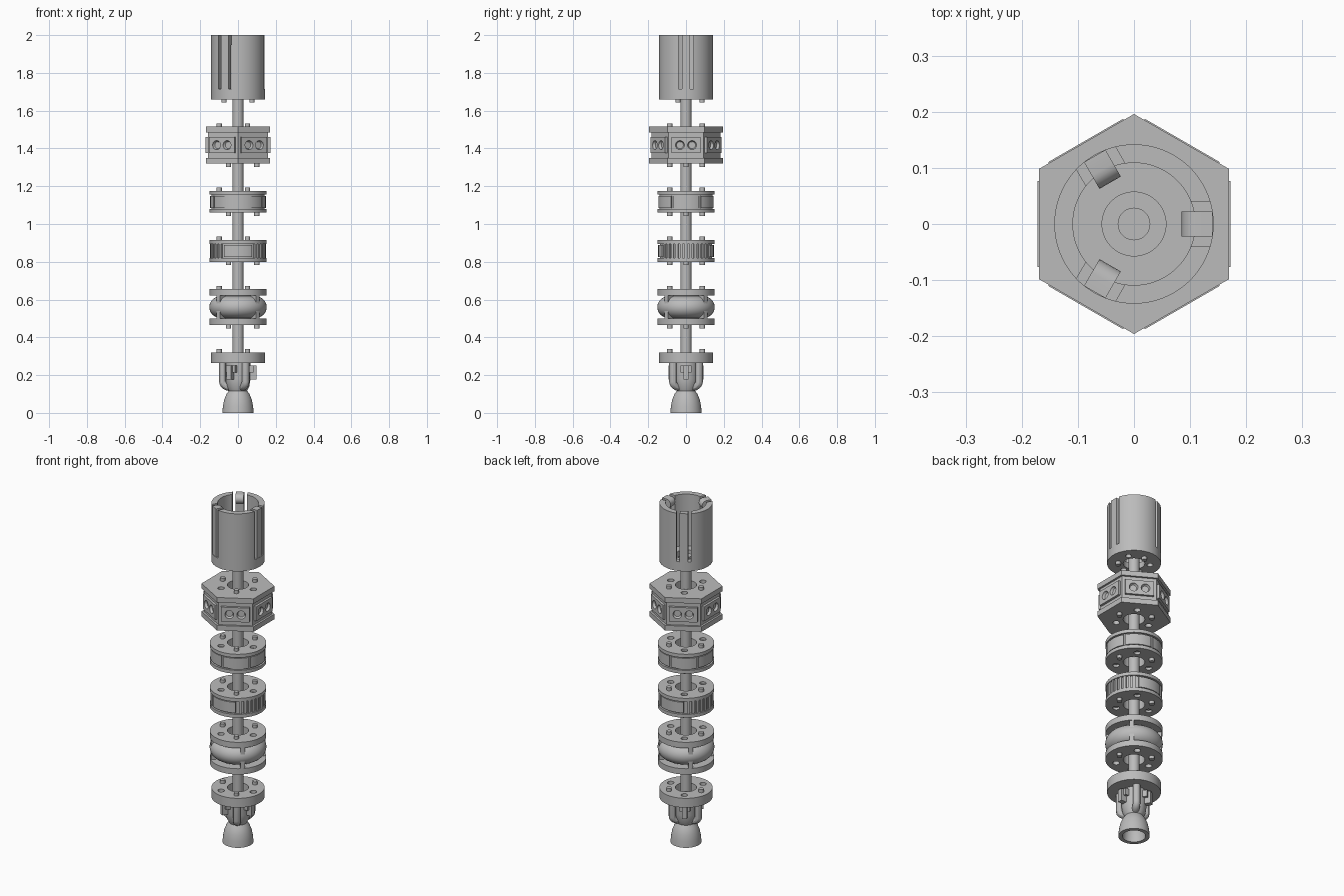
import bpy, bmesh, math
from mathutils import Matrix, Vector

if "Cube" in bpy.data.objects:
    bpy.data.objects.remove(bpy.data.objects["Cube"])

grey = bpy.data.materials.new("plain grey")
grey.use_nodes = True
grey.diffuse_color = (0.5, 0.5, 0.5, 1)
grey.node_tree.nodes["Principled BSDF"].inputs["Base Color"].default_value = (0.5, 0.5, 0.5, 1)

HOLE, ROD = 0.057, 0.029
EVEN, ODD = (0, 120, 240), (60, 180, 300)
made = []


def finish(bm, name):
    bmesh.ops.recalc_face_normals(bm, faces=bm.faces)
    me = bpy.data.meshes.new(name)
    bm.to_mesh(me)
    bm.free()
    me.materials.append(grey)
    ob = bpy.data.objects.new(name, me)
    bpy.context.collection.objects.link(ob)
    made.append(ob)
    return ob


def lathe(bm, profile, a0=0, a1=360, steps=72):
    """Sweep a closed (radius, z) profile about z, fully or over a sector."""
    full = a1 - a0 == 360
    rings = []
    for i in range(steps if full else steps + 1):
        a = math.radians(a0 + (a1 - a0) * i / steps)
        rings.append([bm.verts.new((r * math.cos(a), r * math.sin(a), z)) for r, z in profile])
    n = len(profile)
    for i in range(steps):
        p, q = rings[i], rings[(i + 1) % len(rings)]
        for j in range(n):
            k = (j + 1) % n
            bm.faces.new((p[j], q[j], q[k], p[k]))
    if not full:
        bm.faces.new(rings[0])
        bm.faces.new(rings[-1])


def ring(bm, r0, r1, z0, z1, *span, **kw):
    lathe(bm, [(r0, z0), (r1, z0), (r1, z1), (r0, z1)], *span, **kw)


def box(bm, x, y, z, angle=0):
    """Box from three (low, high) ranges, turned about z."""
    m = Matrix.Rotation(math.radians(angle), 4, "Z")
    m = m @ Matrix.Translation([(a + b) / 2 for a, b in (x, y, z)])
    m = m @ Matrix.Diagonal([b - a for a, b in (x, y, z)] + [1])
    bmesh.ops.create_cube(bm, size=1, matrix=m)


def cylinder(bm, r, z0, z1, x=0, y=0, sides=24):
    bmesh.ops.create_cone(bm, cap_ends=True, segments=sides, radius1=r, radius2=r,
                          depth=z1 - z0, matrix=Matrix.Translation((x, y, (z0 + z1) / 2)))


def studs(bm, z0, z1, r, angles, dist=0.1):
    for a in map(math.radians, angles):
        cylinder(bm, r, z0, z1, dist * math.cos(a), dist * math.sin(a))


def cut(ob, cutter_bm):
    cutter = finish(cutter_bm, ob.name + "_cutter")
    made.remove(cutter)
    cutter.hide_render = True
    cutter.hide_set(True)
    mod = ob.modifiers.new("cut", "BOOLEAN")
    mod.operation, mod.solver, mod.object = "DIFFERENCE", "EXACT", cutter
    bpy.context.view_layer.objects.active = ob
    bpy.ops.object.modifier_apply(modifier=mod.name)
    bpy.data.objects.remove(cutter)


def plate(name, r, z0, z1, top, bottom, sides=72, turn=0):
    """Flange with a bore, plus sockets and pegs on its outer faces."""
    bm = bmesh.new()
    ring(bm, HOLE, r, z0, z1, turn, turn + 360, steps=sides)
    if sides == 6:  # round bore through the hexagon
        bm.free()
        bm = bmesh.new()
        bmesh.ops.create_cone(bm, cap_ends=True, segments=6, radius1=r, radius2=r, depth=z1 - z0,
                              matrix=Matrix.Translation((0, 0, (z0 + z1) / 2))
                              @ Matrix.Rotation(math.radians(turn), 4, "Z"))
    ob = finish(bm, name)
    c = bmesh.new()
    depth = (z1 - z0) * 0.7
    if sides == 6:
        cylinder(c, HOLE, z0 - 0.1, z1 + 0.1, sides=72)
    if top:
        studs(c, z1 - depth, z1 + 0.05, 0.018, EVEN)
    if bottom:
        studs(c, z0 - 0.05, z0 + depth, 0.018, ODD)
    cut(ob, c)
    p = bmesh.new()
    if top:
        studs(p, z1 - 0.005, z1 + 0.018, 0.014, ODD)
    if bottom:
        studs(p, z0 - 0.018, z0 + 0.005, 0.014, EVEN)
    finish(p, name + "_pegs")


def flanges(name, r, z0, z1, t, **kw):
    plate(name + "_lower_flange", r, z0, z0 + t, False, True, **kw)
    plate(name + "_upper_flange", r, z1 - t, z1, True, False, **kw)


# Central rod
bm = bmesh.new()
cylinder(bm, ROD, 0.25, 1.69, sides=48)
finish(bm, "central_rod")

# Slotted top cup
bm = bmesh.new()
lathe(bm, [(HOLE, 1.66), (0.142, 1.66), (0.142, 2), (0.109, 2), (0.109, 1.695), (HOLE, 1.695)])
cup = finish(bm, "top_cup")
c = bmesh.new()
for a in EVEN:
    box(c, (0.09, 0.17), (-0.04, 0.04), (1.715, 2.1), a)
studs(c, 1.6, 1.68, 0.016, (30, 150, 270), 0.085)
cut(cup, c)
bm = bmesh.new()
studs(bm, 1.642, 1.665, 0.014, (90, 210, 330), 0.085)
finish(bm, "top_cup_pegs")

# Sprung clips in the cup slots, with rounded hooks
hook = [(0.14, 1.71), (0.14, 2)]
hook += [(0.112 - 0.027 * math.sin(t), 1.973 + 0.027 * math.cos(t))
         for t in [math.pi * i / 10 for i in range(11)]]
hook += [(0.112, 1.71)]
bm = bmesh.new()
for a in EVEN:
    rot = Matrix.Rotation(math.radians(a), 3, "Z")
    face = bm.faces.new([bm.verts.new(rot @ Vector((x, -0.022, z))) for x, z in hook])
    ext = bmesh.ops.extrude_face_region(bm, geom=[face], use_keep_orig=True)
    bmesh.ops.translate(bm, vec=rot @ Vector((0, 0.044, 0)),
                        verts=[v for v in ext["geom"] if isinstance(v, bmesh.types.BMVert)])
finish(bm, "cup_clips")

# Hexagonal module with twin-port panels
flanges("hexagon", 0.196, 1.32, 1.515, 0.03, sides=6, turn=0)
bm = bmesh.new()
bmesh.ops.create_cone(bm, cap_ends=True, segments=6, radius1=0.183, radius2=0.183, depth=0.14,
                      matrix=Matrix.Translation((0, 0, 1.4175)))
core = finish(bm, "hexagon_core")
c = bmesh.new()
cylinder(c, HOLE, 1.2, 1.6, sides=72)
cut(core, c)
bm, c = bmesh.new(), bmesh.new()
for a in range(0, 360, 60):
    box(bm, (0.145, 0.172), (-0.077, 0.077), (1.375, 1.46), a)
    for y in (-0.032, 0.032):
        m = Matrix.Rotation(math.radians(a), 4, "Z") @ Matrix.Translation((0.174, y, 1.4175))
        bmesh.ops.create_uvsphere(c, u_segments=24, v_segments=12, radius=0.024, matrix=m)
cut(finish(bm, "hexagon_panels"), c)

# Disc with six curved panels
flanges("panel_disc", 0.151, 1.06, 1.175, 0.02)
bm = bmesh.new()
ring(bm, HOLE, 0.14, 1.075, 1.16)
finish(bm, "panel_disc_core")
bm = bmesh.new()
for a in range(0, 360, 60):
    ring(bm, 0.13, 0.147, 1.086, 1.149, a - 27.5, a + 27.5, steps=12)
finish(bm, "panel_disc_panels")

# Disc with ribbed sides and plain front and back panels
flanges("ribbed_disc", 0.151, 0.80, 0.915, 0.02)
bm = bmesh.new()
ring(bm, HOLE, 0.138, 0.815, 0.90)
finish(bm, "ribbed_disc_core")
bm = bmesh.new()
for side in (0, 180):
    ring(bm, 0.13, 0.147, 0.826, 0.889, side + 60, side + 120, steps=12)
    for a in range(-50, 51, 10):
        ring(bm, 0.13, 0.147, 0.818, 0.897, side + a - 2.8, side + a + 2.8, steps=2)
finish(bm, "ribbed_disc_ribs")

# Barrel module with four posts
flanges("barrel", 0.151, 0.465, 0.655, 0.034)
bulge = [(0.09 + 0.062 * math.cos(t), 0.56 + 0.058 * math.sin(t))
         for t in [math.radians(-90 + 10 * i) for i in range(19)]]
bm = bmesh.new()
lathe(bm, [(HOLE, 0.49)] + [(0.09, 0.49)] + bulge + [(0.09, 0.63), (HOLE, 0.63)])
finish(bm, "barrel_tank")
bm = bmesh.new()
for a in (45, 135, 225, 315):
    ring(bm, 0.1, 0.148, 0.49, 0.63, a - 4.5, a + 4.5, steps=3)
finish(bm, "barrel_posts")

# Engine mount, chamber and bell nozzle
plate("engine_mount", 0.142, 0.265, 0.32, True, False)
bm = bmesh.new()
lathe(bm, [(0.001, 0.11), (0.045, 0.11), (0.06, 0.14), (0.066, 0.18), (0.066, 0.267), (0.001, 0.267)])
finish(bm, "engine_chamber")
bell = [(0.083, 0), (0.08, 0.035), (0.073, 0.07), (0.061, 0.1), (0.045, 0.122)]
bm = bmesh.new()
lathe(bm, bell + [(r - 0.022, z) for r, z in reversed(bell)])
finish(bm, "nozzle")

# Bent feed pipes and boxes around the chamber
bend = [(0.08, 0.27), (0.08, 0.165)]
bend += [(0.035 + 0.045 * math.cos(t), 0.165 - 0.03 * math.sin(t))
         for t in [math.radians(15 * i) for i in range(1, 7)]]
bm = bmesh.new()
for a in map(math.radians, ODD):
    cu = bpy.data.curves.new("feed_pipe", "CURVE")
    cu.dimensions, cu.bevel_depth, cu.bevel_resolution, cu.use_fill_caps = "3D", 0.02, 4, True
    sp = cu.splines.new("POLY")
    sp.points.add(len(bend) - 1)
    for p, (r, z) in zip(sp.points, bend):
        p.co = (r * math.cos(a), r * math.sin(a), z, 1)
    ob = bpy.data.objects.new("feed_pipe", cu)
    bpy.context.collection.objects.link(ob)
    bm.from_mesh(ob.to_mesh())
    ob.to_mesh_clear()
    bpy.data.objects.remove(ob)
finish(bm, "feed_pipes")
bm = bmesh.new()
for a in EVEN:
    box(bm, (0.04, 0.083), (-0.029, 0.029), (0.213, 0.252), a)
    box(bm, (0.04, 0.098), (-0.014, 0.014), (0.178, 0.25), a)
finish(bm, "engine_boxes")

# Smooth curved faces, keep edges crisp, and place the hexagon points front and back
bpy.ops.object.select_all(action="DESELECT")
for ob in made:
    if ob.name.startswith("hexagon") and "panels" not in ob.name and "pegs" not in ob.name:
        ob.data.transform(Matrix.Rotation(0, 4, "Z"))
    ob.select_set(True)
bpy.context.view_layer.objects.active = made[0]
bpy.ops.object.shade_smooth_by_angle(angle=math.radians(30))
